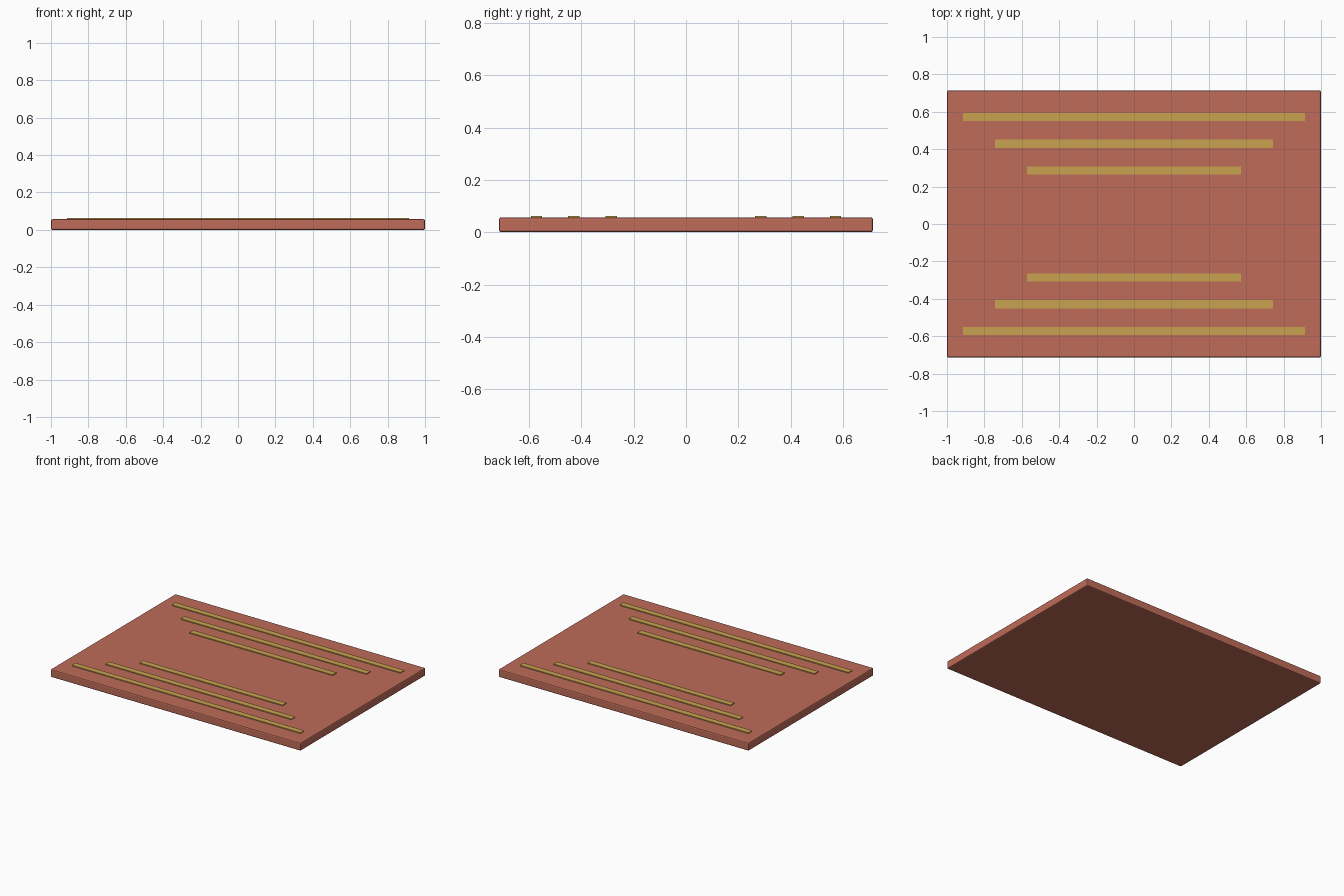
import bpy

if "Cube" in bpy.data.objects:
    bpy.data.objects.remove(bpy.data.objects["Cube"])


def material(name, color):
    m = bpy.data.materials.new(name)
    m.diffuse_color = color
    m.use_nodes = True
    m.node_tree.nodes["Principled BSDF"].inputs["Base Color"].default_value = m.diffuse_color
    return m


def box(name, size, center, mat):
    bpy.ops.mesh.primitive_cube_add(size=1, location=center)
    ob = bpy.context.object
    ob.name = name
    ob.scale = size
    bpy.ops.object.transform_apply(location=False, rotation=False, scale=True)
    ob.data.materials.append(mat)
    return ob


red = material("rug_red", (0.52, 0.15, 0.10, 1))
gold = material("stripe_gold", (0.58, 0.36, 0.08, 1))

# Rug slab with slightly softened edges
THICK = 0.057
rug = box("rug_base", (2.0, 1.428, THICK), (0, 0, THICK / 2), red)
bevel = rug.modifiers.new("soft_edges", 'BEVEL')
bevel.width = 0.008
bevel.segments = 2

# Raised stripes, shorter towards the middle, mirrored front and back
for i, (length, y) in enumerate([(1.828, 0.571), (1.486, 0.429), (1.143, 0.286)], 1):
    for side, sign in (("front", -1), ("back", 1)):
        box(f"stripe_{side}_{i}", (length, 0.043, 0.012), (0, sign * y, THICK), gold)
